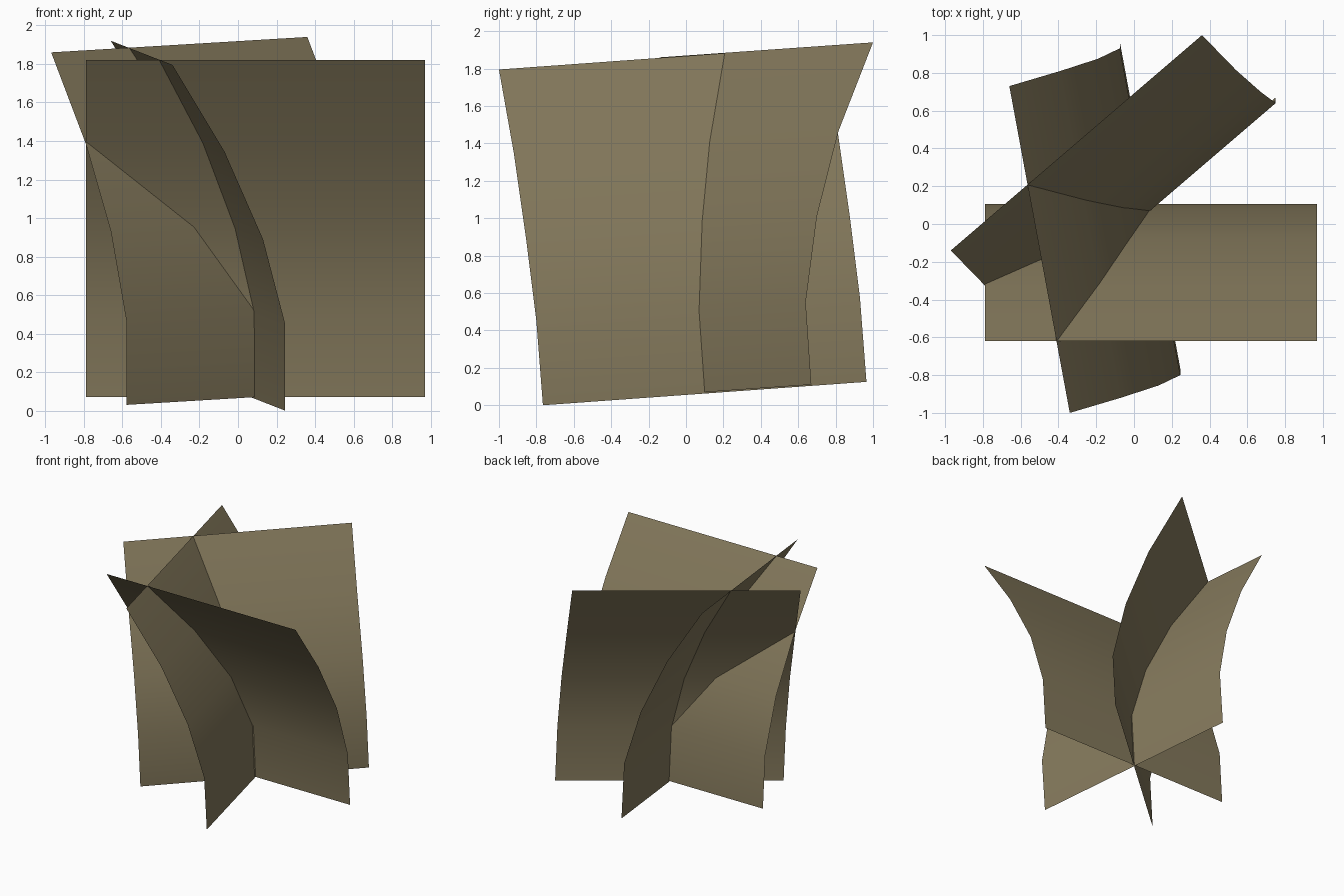
import bpy

if "Cube" in bpy.data.objects:
    bpy.data.objects.remove(bpy.data.objects["Cube"])

mat = bpy.data.materials.new("dull olive brown")
mat.diffuse_color = (0.230, 0.190, 0.106, 1)
mat.use_nodes = True
mat.node_tree.nodes["Principled BSDF"].inputs["Base Color"].default_value = mat.diffuse_color


def bent_sheet(name, profile, span):
    """Sweep a curved upright profile along a straight span to make one sheet."""
    verts = []
    for x, y, z in profile:
        verts.append((x, y, z))
        verts.append((x + span[0], y + span[1], z + span[2]))
    faces = [(2 * i, 2 * i + 1, 2 * i + 3, 2 * i + 2) for i in range(len(profile) - 1)]
    mesh = bpy.data.meshes.new(name)
    mesh.from_pydata(verts, [], faces)
    mesh.materials.append(mat)
    mesh.shade_smooth()
    obj = bpy.data.objects.new(name, mesh)
    bpy.context.collection.objects.link(obj)
    return obj


# Sheet leaning towards the front
bent_sheet("front_leaning_sheet",
           [(-0.79, 0.105, 0.07), (-0.79, 0.075, 0.51), (-0.79, -0.07, 0.95),
            (-0.79, -0.315, 1.39), (-0.79, -0.62, 1.82)],
           (1.76, 0, 0))

# Sheet leaning towards the back left
bent_sheet("back_leaning_sheet",
           [(-0.58, -0.47, 0.03), (-0.58, -0.50, 0.47), (-0.66, -0.44, 0.93),
            (-0.79, -0.325, 1.385), (-0.97, -0.14, 1.86)],
           (1.33, 1.14, 0.08))

# Sheet leaning towards the left
bent_sheet("left_leaning_sheet",
           [(0.245, -0.765, 0.0), (0.245, -0.80, 0.45), (0.13, -0.855, 0.89),
            (-0.07, -0.92, 1.345), (-0.34, -1.0, 1.795)],
           (-0.32, 1.73, 0.125))
